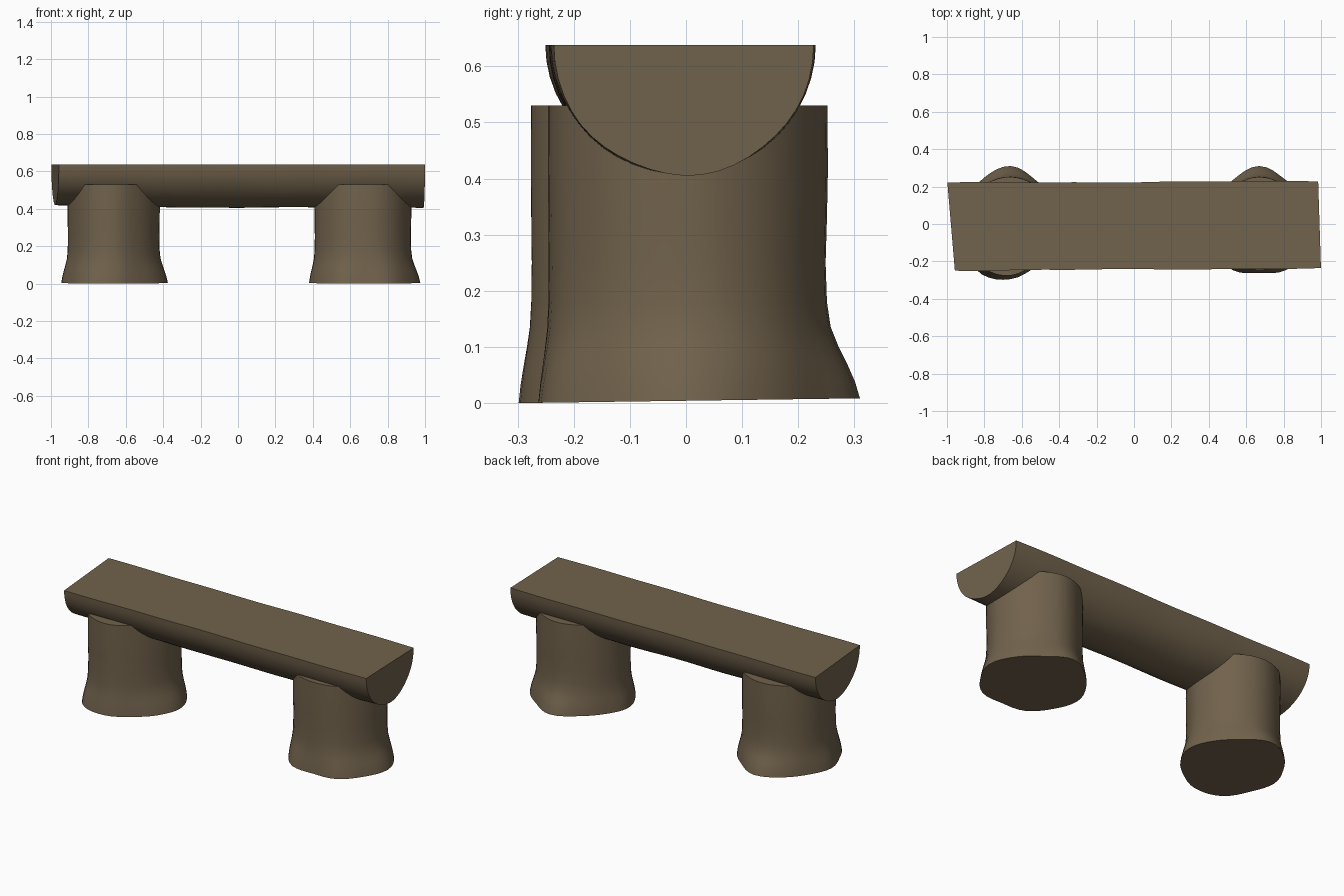
import bpy, bmesh, math

if "Cube" in bpy.data.objects:
    bpy.data.objects.remove(bpy.data.objects["Cube"])

wood = bpy.data.materials.new("weathered brown wood")
wood.diffuse_color = (0.165, 0.122, 0.072, 1)
wood.use_nodes = True
wood.node_tree.nodes["Principled BSDF"].inputs["Base Color"].default_value = wood.diffuse_color


def loft(name, rings):
    """Skin closed rings of points and cap both ends."""
    bm = bmesh.new()
    loops = [[bm.verts.new(p) for p in ring] for ring in rings]
    n = len(loops[0])
    for a, b in zip(loops, loops[1:]):
        for i in range(n):
            j = (i + 1) % n
            bm.faces.new((a[i], a[j], b[j], b[i]))
    bm.faces.new(loops[0][::-1])
    bm.faces.new(loops[-1])
    bmesh.ops.recalc_face_normals(bm, faces=bm.faces[:])
    mesh = bpy.data.meshes.new(name)
    bm.to_mesh(mesh)
    bm.free()
    obj = bpy.data.objects.new(name, mesh)
    bpy.context.collection.objects.link(obj)
    mesh.materials.append(wood)
    bpy.ops.object.select_all(action='DESELECT')
    obj.select_set(True)
    bpy.context.view_layer.objects.active = obj
    bpy.ops.object.shade_smooth_by_angle(angle=math.radians(35))
    return obj


def periodic(values, t):
    """Smooth closed curve through evenly spaced radii, t in 0..1."""
    n = len(values)
    i = int(t * n)
    f = t * n - i
    a, b, c, d = (values[(i + k) % n] for k in (-1, 0, 1, 2))
    return b + 0.5 * f * (c - a + f * (2*a - 5*b + 4*c - d + f * (3*(b - c) + d - a)))


# Half-log seat with a flat top and slightly skewed sawn ends
TOP = 0.638
stations = 25
rings = []
for s in range(stations):
    u = s / (stations - 1)
    x0 = -0.979 + u * 1.971
    wob = 0.004 * math.sin(9 * u + 1) + 0.003 * math.sin(23 * u)
    rz = 0.216 + 0.015 * min(1, u * 3)
    yc = -0.014 + 0.010 * u
    ring = []
    for k in range(25):
        a = math.pi * k / 24
        y = yc + (0.234 + wob * 0.5) * math.cos(a)
        z = TOP - (rz + wob * math.sin(5 * a + 4 * u) * 0.6) * math.sin(a)
        x = x0 - (0.085 * (1 - u) ** 4 + 0.032 * u ** 4) * y
        ring.append((x, y, z))
    rings.append(ring)
loft("seat", rings)


# Stump legs: trunk radii and flared root radii every 30 degrees from +x
def leg(name, cx, trunk, roots):
    heights = [(0.004, 1), (0.035, 0.85), (0.07, 0.60), (0.10, 0.36), (0.135, 0.13),
               (0.18, 0.02), (0.25, -0.02), (0.33, 0.02), (0.42, 0.05), (0.53, 0.03)]
    n = 48
    rings = []
    for z, flare in heights:
        ring = []
        for i in range(n):
            t = i / n
            a = math.tau * t
            rt = periodic(trunk, t)
            r = rt + (periodic(roots, t) - rt) * flare
            y = r * math.sin(a)
            tilt = 0.014 * y * max(flare, 0)
            ring.append((cx + r * math.cos(a), y, z + tilt))
        rings.append(ring)
    loft(name, rings)


leg("left_leg", -0.66,
    [.24, .24, .245, .25, .25, .25, .25, .25, .275, .275, .245, .235],
    [.285, .27, .27, .31, .285, .27, .285, .28, .31, .295, .265, .27])
leg("right_leg", 0.67,
    [.255, .25, .245, .25, .245, .25, .26, .255, .25, .245, .25, .25],
    [.305, .285, .275, .31, .275, .27, .29, .28, .285, .262, .285, .285])
